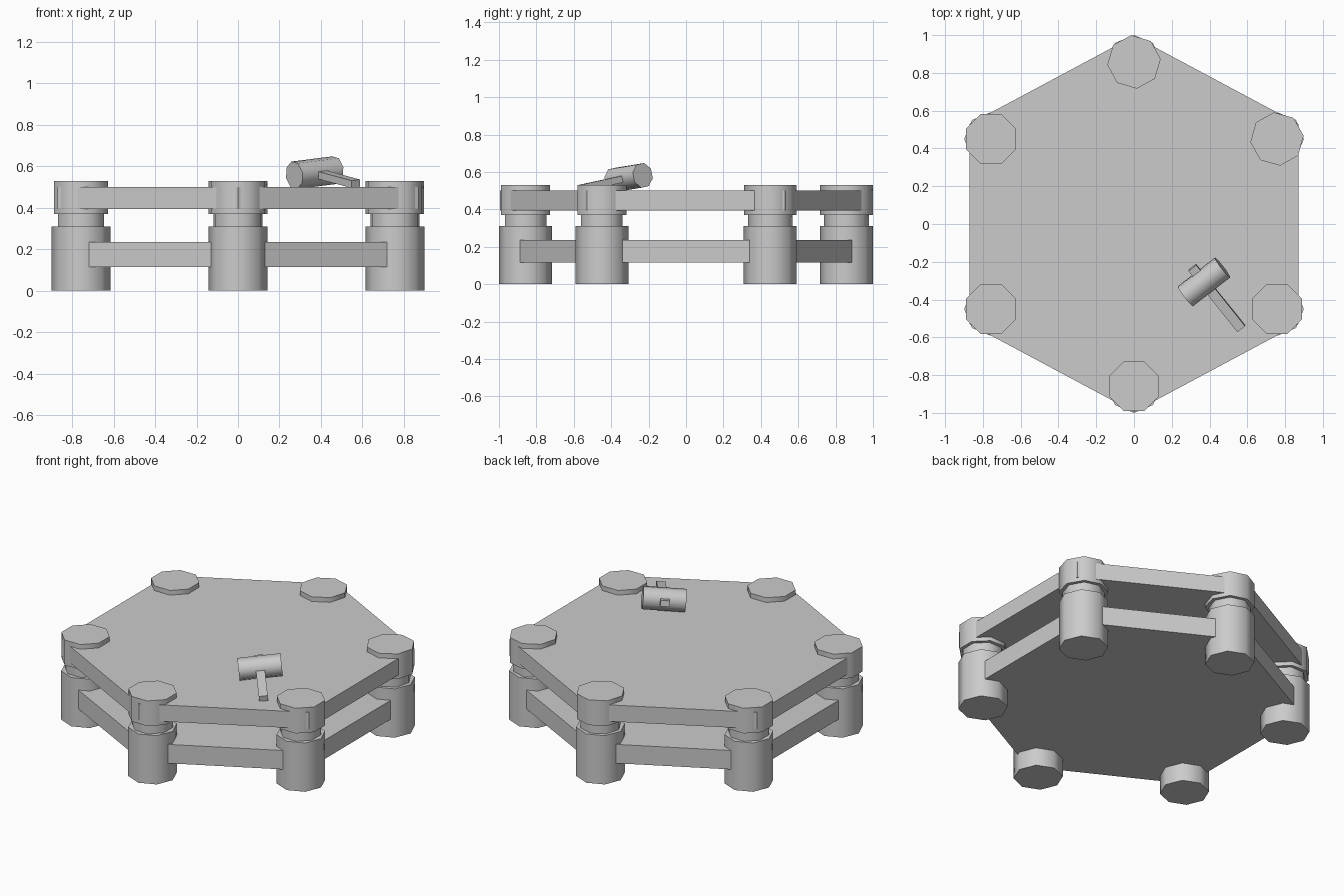
import bpy, math
from mathutils import Vector, Matrix

cube = bpy.data.objects.get("Cube")
if cube:
    bpy.data.objects.remove(cube, do_unlink=True)

# One plain grey for everything
grey = bpy.data.materials.new("stone_grey")
grey.use_nodes = True
grey.diffuse_color = (0.6, 0.6, 0.6, 1)
grey.node_tree.nodes["Principled BSDF"].inputs["Base Color"].default_value = (0.6, 0.6, 0.6, 1)


def add_mesh(name, verts, faces):
    mesh = bpy.data.meshes.new(name)
    mesh.from_pydata(verts, [], faces)
    mesh.materials.append(grey)
    obj = bpy.data.objects.new(name, mesh)
    bpy.context.collection.objects.link(obj)
    return obj


def prism(name, outline, z0, z1):
    """Extrude a counter-clockwise outline from z0 to z1."""
    n = len(outline)
    verts = [(x, y, z) for z in (z0, z1) for x, y in outline]
    faces = [tuple(reversed(range(n))), tuple(range(n, 2 * n))]
    faces += [(i, (i + 1) % n, (i + 1) % n + n, i + n) for i in range(n)]
    return add_mesh(name, verts, faces)


def smooth(obj):
    bpy.ops.object.select_all(action='DESELECT')
    obj.select_set(True)
    bpy.context.view_layer.objects.active = obj
    bpy.ops.object.shade_smooth_by_angle(angle=math.radians(60))


def octagon(x, y, radius, turn):
    angles = [math.radians(turn + 45 * i) for i in range(8)]
    return [(x + radius * math.cos(a), y + radius * math.sin(a)) for a in angles]


def hexagon(tip, side_x, side_y):
    return [(0, -tip), (side_x, -side_y), (side_x, side_y),
            (0, tip), (-side_x, side_y), (-side_x, -side_y)]


# Two stacked hexagonal slabs
prism("lower_slab", hexagon(0.955, 0.835, 0.515), 0.115, 0.235)
prism("upper_slab", hexagon(0.995, 0.87, 0.53), 0.395, 0.5)

# Six corner posts: x, y and turn of the cap
posts = {
    "front": (0, -0.858, 22.5), "front_left": (0.757, -0.45, 22.5),
    "back_left": (0.757, 0.45, 7), "back": (0, 0.858, 6),
    "back_right": (-0.757, 0.45, 22.5), "front_right": (-0.757, -0.45, 22.5),
}
for place, (x, y, turn) in posts.items():
    smooth(prism(place + "_post", octagon(x, y, 0.142, 0), 0, 0.31))
    smooth(prism(place + "_neck", octagon(x, y, 0.12, turn), 0.3, 0.38))
    smooth(prism(place + "_cap", octagon(x, y, 0.142, turn), 0.37, 0.53))

# Mallet resting on the upper slab
center = Vector((0.37, -0.307, 0.569))
axis = Vector((0.79, 0.61, 0.1)).normalized()
grip = Vector((0.61, -0.79, -0.17))
grip = (grip - axis * grip.dot(axis)).normalized()
up = axis.cross(grip) * -1
if up.z < 0:
    up.negate()


def place(obj, x_dir, z_dir):
    y_dir = z_dir.cross(x_dir)
    turn = Matrix((x_dir, y_dir, z_dir)).transposed().to_4x4()
    obj.matrix_world = Matrix.Translation(center) @ turn


head = prism("mallet_head", octagon(0, 0, 0.068, 22.5), -0.125, 0.125)
smooth(head)
place(head, up, axis)
half_w, half_t = 0.026, 0.018
handle = prism("mallet_handle", [(-half_t, -half_w), (half_t, -half_w),
                                 (half_t, half_w), (-half_t, half_w)], -0.1, 0.32)
place(handle, up, grip)
